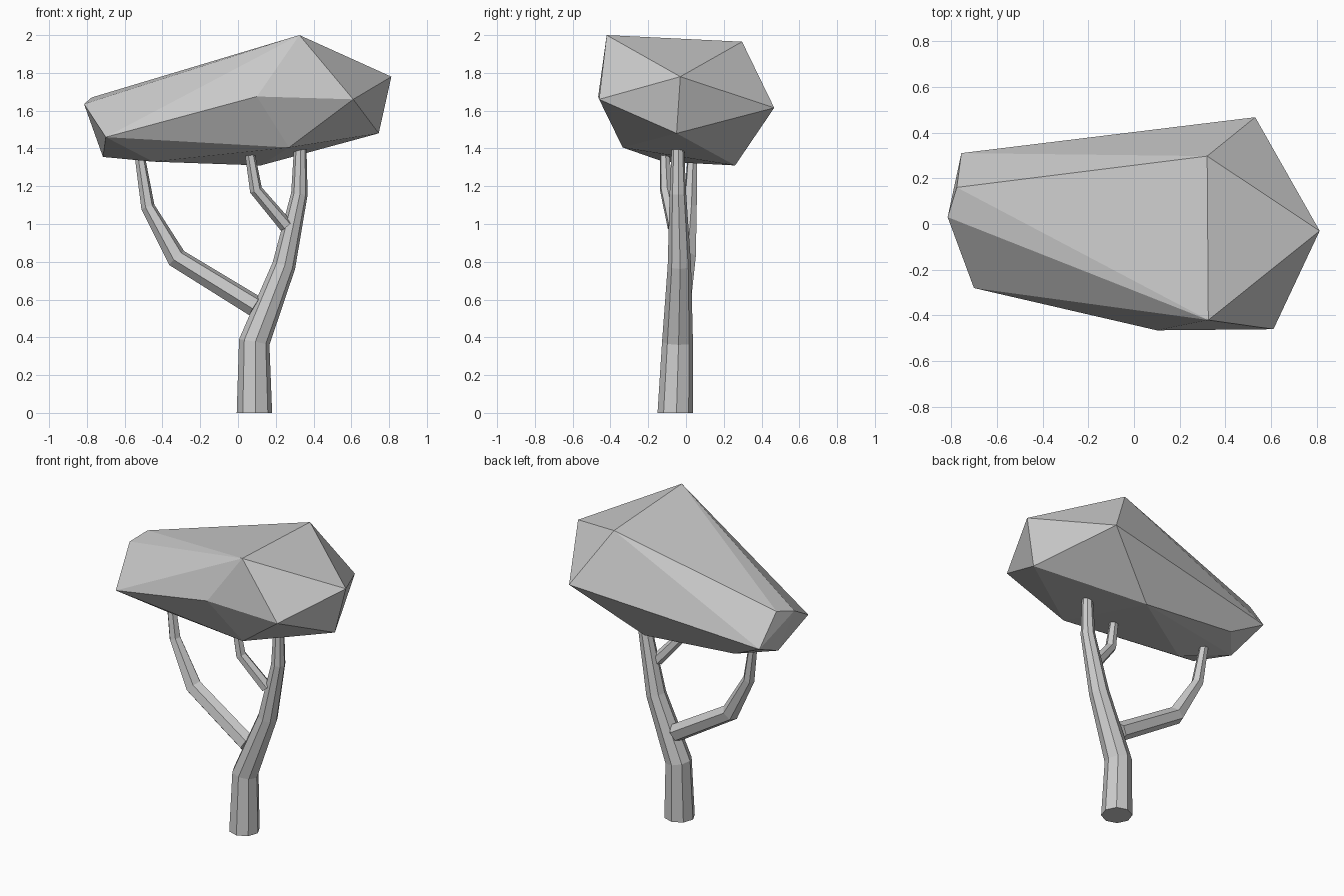
import bpy, bmesh, math
from mathutils import Vector, Quaternion

if "Cube" in bpy.data.objects:
    bpy.data.objects.remove(bpy.data.objects["Cube"])


def finish(bm, name):
    bmesh.ops.recalc_face_normals(bm, faces=bm.faces)
    me = bpy.data.meshes.new(name)
    bm.to_mesh(me)
    bm.free()
    ob = bpy.data.objects.new(name, me)
    bpy.context.collection.objects.link(ob)
    return ob


def limb(name, path, sides, turn, level_start=False):
    """Faceted tapering tube through (x, y, z, radius) points."""
    bm = bmesh.new()
    pts = [Vector(p[:3]) for p in path]
    up = Vector((0, 0, 1))
    rings = []
    for i, p in enumerate(pts):
        a = (p - pts[i - 1]).normalized() if i else Vector()
        b = (pts[i + 1] - p).normalized() if i < len(pts) - 1 else Vector()
        t = up if (i == 0 and level_start) else (a + b).normalized()
        q = up.rotation_difference(t)
        r = path[i][3]
        ring = []
        for k in range(sides):
            ang = math.radians(turn) + math.tau * k / sides
            ring.append(bm.verts.new(p + q @ Vector((r * math.cos(ang), r * math.sin(ang), 0))))
        rings.append(ring)
    for lo, hi in zip(rings, rings[1:]):
        for k in range(sides):
            n = (k + 1) % sides
            bm.faces.new((lo[k], lo[n], hi[n], hi[k]))
    bm.faces.new(rings[0][::-1])
    bm.faces.new(rings[-1])
    return finish(bm, name)


# Trunk and two side branches
limb("trunk", [(.087, -.057, 0, .094), (.086, -.045, .375, .082), (.243, -.035, .78, .062),
               (.325, -.043, 1.16, .044), (.33, -.043, 1.43, .032)], 8, 4, True)
limb("long_branch", [(.09, -.03, .565, .058), (-.325, 0, .82, .055),
                     (-.477, .022, 1.09, .037), (-.525, .035, 1.39, .026)], 6, 10)
limb("short_branch", [(.255, -.062, .99, .038), (.095, -.105, 1.18, .034),
                      (.055, -.115, 1.42, .025)], 6, 10)

# Canopy: faceted convex boulder of leaves
corners = [
    (.325, -.42, 2.0), (.32, .297, 1.965), (.812, -.03, 1.78),      # crown
    (.10, -.465, 1.675), (.61, -.46, 1.66), (.53, .467, 1.615),     # middle belt
    (.27, -.335, 1.405), (.745, -.05, 1.48), (.12, .26, 1.31),      # underside
    (-.45, -.12, 1.33), (-.54, .26, 1.365), (-.715, .058, 1.355),
    (-.815, .03, 1.635), (-.70, -.28, 1.46),                        # narrow end
    (-.775, .16, 1.67), (-.755, .31, 1.47),
]
bm = bmesh.new()
for c in corners:
    bm.verts.new(c)
bmesh.ops.convex_hull(bm, input=bm.verts[:])
bmesh.ops.dissolve_limit(bm, angle_limit=math.radians(2), verts=bm.verts[:], edges=bm.edges[:])
finish(bm, "canopy")
